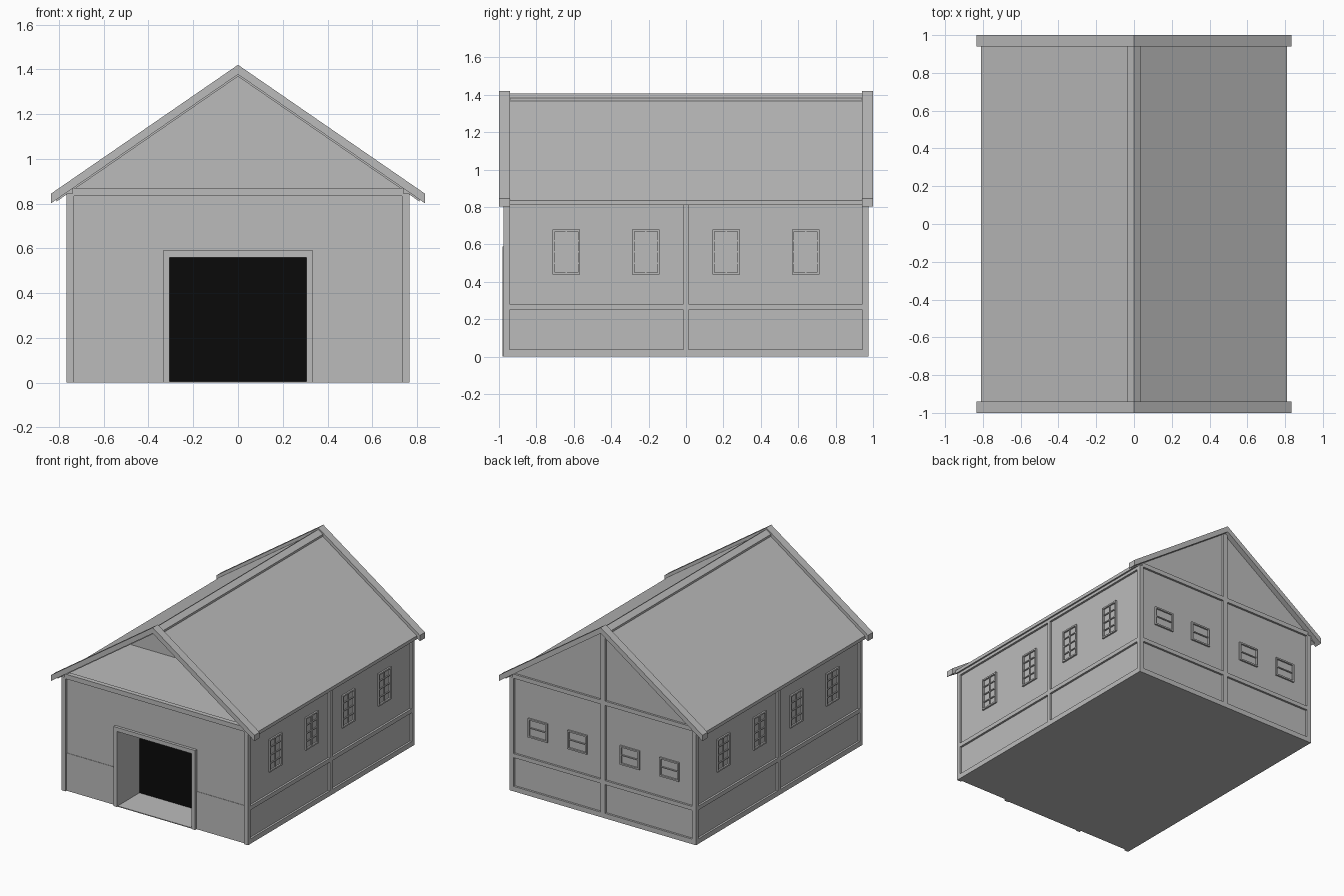
import bpy
import bmesh

cube = bpy.data.objects.get("Cube")
if cube:
    bpy.data.objects.remove(cube, do_unlink=True)


def material(name, value):
    m = bpy.data.materials.new(name)
    m.use_nodes = True
    colour = (value, value, value, 1)
    m.diffuse_color = colour
    m.node_tree.nodes["Principled BSDF"].inputs["Base Color"].default_value = colour
    return m


GREY = material("plain grey", 0.5)
BLACK = material("doorway black", 0.003)

HX, HY = 0.765, 0.975      # outer half sizes of the timber frame
PX, PY = 0.75, 0.96        # half sizes at the recessed wall panels
DOOR, DOOR_TOP = 0.305, 0.56
FLOOR = 0.865              # attic floor
SLOPE = 0.689
NICHE = -0.715             # back of the doorway


def finish(name, bm, mat):
    bmesh.ops.recalc_face_normals(bm, faces=bm.faces[:])
    mesh = bpy.data.meshes.new(name)
    bm.to_mesh(mesh)
    bm.free()
    mesh.materials.append(mat)
    ob = bpy.data.objects.new(name, mesh)
    bpy.context.collection.objects.link(ob)
    return ob


def boxes(name, spans, mat=GREY):
    """One object from boxes given as (x0, x1, y0, y1, z0, z1)."""
    bm = bmesh.new()
    for x0, x1, y0, y1, z0, z1 in spans:
        geo = bmesh.ops.create_cube(bm, size=1)
        for v in geo["verts"]:
            v.co.x = x0 if v.co.x < 0 else x1
            v.co.y = y0 if v.co.y < 0 else y1
            v.co.z = z0 if v.co.z < 0 else z1
    return finish(name, bm, mat)


def prism(name, outline, y0, y1, mat=GREY):
    """Extrude an (x, z) outline along y."""
    bm = bmesh.new()
    face = bm.faces.new([bm.verts.new((x, y0, z)) for x, z in outline])
    geo = bmesh.ops.extrude_face_region(bm, geom=[face])
    for v in geo["geom"]:
        if isinstance(v, bmesh.types.BMVert):
            v.co.y = y1
    return finish(name, bm, mat)


def chevron(name, half, apex, thick, y0, y1):
    drop = apex - SLOPE * half
    prism(name, [(-half, drop), (0, apex), (half, drop),
                 (half, drop - thick), (0, apex - thick), (-half, drop - thick)], y0, y1)


def on_side(s):
    """Map (along, height) rectangles to boxes standing on a side wall."""
    def place(u0, u1, z0, z1, out=HX):
        a, b = sorted((s * (PX - 0.02), s * out))
        return (a, b, u0, u1, z0, z1)
    return place


def on_back(u0, u1, z0, z1, out=HY):
    return (u0, u1, PY - 0.02, out, z0, z1)


def window(name, place, u, z, w, h, out, rows, mullion):
    """Thin frame with glazing bars."""
    t = 0.011
    u0, u1, z0, z1 = u - w / 2, u + w / 2, z - h / 2, z + h / 2
    parts = [place(u0, u0 + t, z0, z1, out), place(u1 - t, u1, z0, z1, out),
             place(u0, u1, z0, z0 + t, out), place(u0, u1, z1 - t, z1, out)]
    for i in range(1, rows):
        zc = z0 + h * i / rows
        parts.append(place(u0, u1, zc - t / 3, zc + t / 3, out - 0.004))
    if mullion:
        parts.append(place(u - t / 3, u + t / 3, z0, z1, out - 0.004))
    boxes(name, parts)


# Wall mass with a doorway recess at the front
boxes("main_walls", [(-PX, PX, NICHE, PY, 0, FLOOR)])
boxes("front_wall", [
    (-PX, -DOOR, -PY, NICHE, 0, FLOOR),
    (DOOR, PX, -PY, NICHE, 0, FLOOR),
    (-DOOR, DOOR, -PY, NICHE, DOOR_TOP, FLOOR)])
boxes("front_lower_panels", [
    (-PX, -DOOR, -PY - 0.003, -PY + 0.01, 0, 0.28),
    (DOOR, PX, -PY - 0.003, -PY + 0.01, 0, 0.28)])
boxes("doorway_floor", [(-DOOR, DOOR, -HY, NICHE, 0, 0.006)])
boxes("doorway_back", [(-DOOR, DOOR, NICHE - 0.005, NICHE, 0.006, DOOR_TOP)], BLACK)

# Gable filling, set far back behind the open front attic
peak = 1.375
edge = peak - SLOPE * PX
prism("attic_gable", [(-PX, FLOOR - 0.02), (PX, FLOOR - 0.02), (PX, edge), (0, peak), (-PX, edge)],
      -0.33, PY)

# Corner posts
boxes("corner_posts", [
    (min(sx * 0.732, sx * HX), max(sx * 0.732, sx * HX),
     min(sy * 0.945, sy * HY), max(sy * 0.945, sy * HY), 0, 0.845)
    for sx in (-1, 1) for sy in (-1, 1)])

# Front beam and door surround
boxes("front_beam", [(-0.74, 0.74, -HY, -0.94, 0.835, 0.87)])
trim = 0.335
boxes("door_surround", [
    (-trim, -DOOR, -HY - 0.006, -0.94, 0, 0.59),
    (DOOR, trim, -HY - 0.006, -0.94, 0, 0.59),
    (-DOOR, DOOR, -HY - 0.006, -0.94, DOOR_TOP, 0.59)])

# Side wall timbers and windows
RAILS = [(0, 0.037), (0.25, 0.28)]
for s, label in ((1, "left"), (-1, "right")):
    place = on_side(s)
    rails = RAILS + [(0.82, 0.85)]
    boxes(label + "_timbers",
          [place(-0.96, 0.96, a, b) for a, b in rails] + [place(-0.013, 0.013, 0, 0.83)])
    for i, y in enumerate((-0.64, -0.215, 0.215, 0.64)):
        window(f"{label}_window_{i + 1}", place, y, 0.56, 0.145, 0.24, PX + 0.012, 4, True)

# Back wall timbers and windows
boxes("back_timbers",
      [on_back(-0.74, 0.74, a, b) for a, b in RAILS + [(0.838, 0.87)]]
      + [on_back(-0.018, 0.018, 0, 1.37)])
for i, x in enumerate((-0.54, -0.215, 0.215, 0.54)):
    window(f"back_window_{i + 1}", on_back, x, 0.5, 0.16, 0.14, PY + 0.012, 2, False)

# Roof slopes, raised ridge cap and barge boards
chevron("roof", 0.81, 1.393, 0.025, -0.96, 0.96)
chevron("ridge_cap", 0.038, 1.408, 0.03, -0.95, 0.95)
for y0, y1, label in ((-1, -0.94, "front"), (0.94, 1, "back")):
    chevron(label + "_barge_boards", 0.835, 1.42, 0.043, y0, y1)
